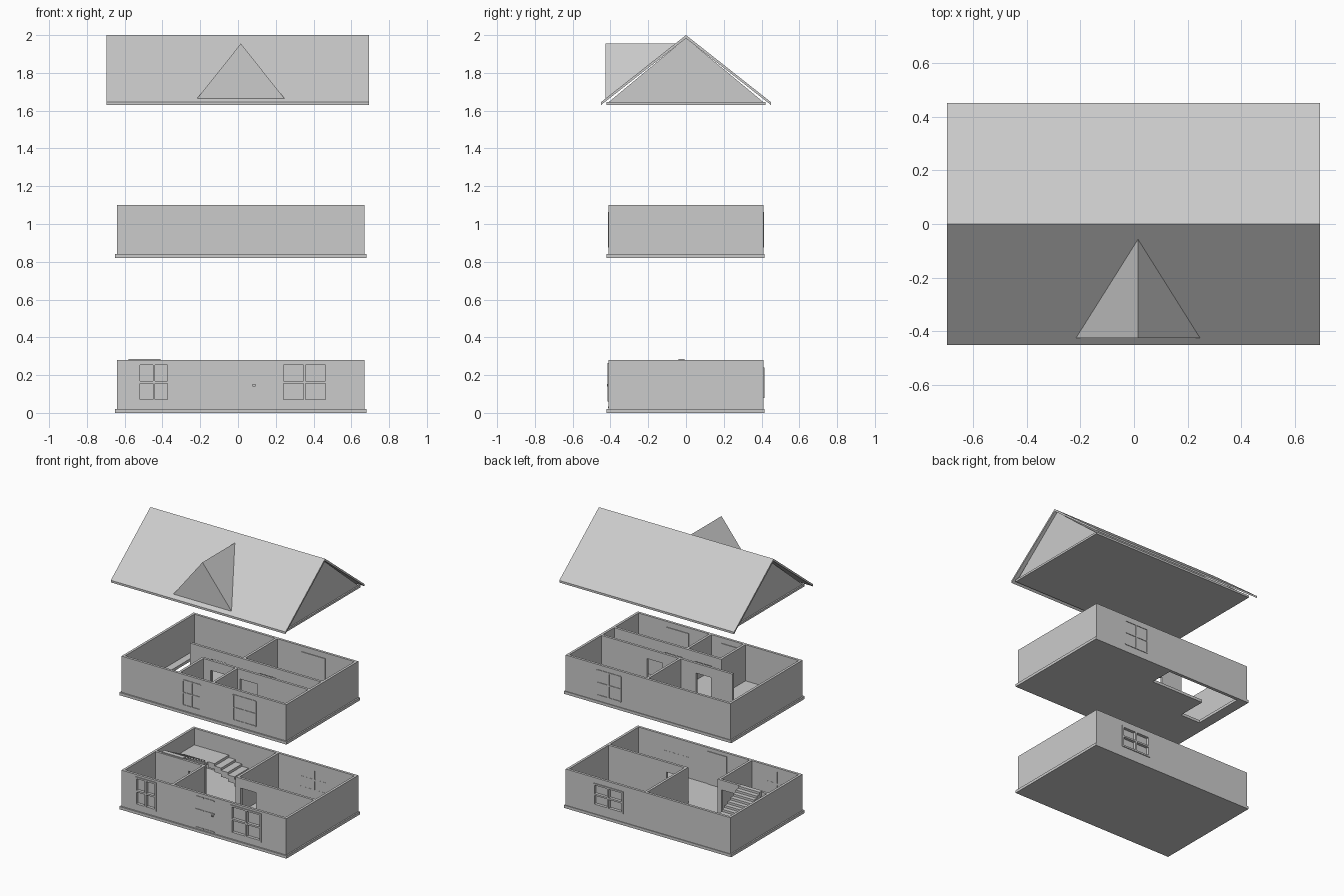
import bpy, bmesh
from mathutils import Vector

cube = bpy.data.objects.get("Cube")
if cube:
    bpy.data.objects.remove(cube, do_unlink=True)

grey = bpy.data.materials.new("plain grey")
grey.use_nodes = True
COLOUR = (0.6, 0.6, 0.6, 1)
grey.diffuse_color = COLOUR
for node in grey.node_tree.nodes:
    if node.type == 'BSDF_PRINCIPLED':
        node.inputs["Base Color"].default_value = COLOUR


def finish(name, bm):
    bmesh.ops.recalc_face_normals(bm, faces=bm.faces)
    mesh = bpy.data.meshes.new(name)
    bm.to_mesh(mesh)
    bm.free()
    mesh.materials.append(grey)
    obj = bpy.data.objects.new(name, mesh)
    bpy.context.collection.objects.link(obj)
    return obj


def boxes(name, spans):
    """One object from boxes given as (x0, x1, y0, y1, z0, z1)."""
    bm = bmesh.new()
    for x0, x1, y0, y1, z0, z1 in spans:
        verts = bmesh.ops.create_cube(bm, size=1)["verts"]
        for v in verts:
            v.co = Vector((x1 if v.co.x > 0 else x0, y1 if v.co.y > 0 else y0,
                           z1 if v.co.z > 0 else z0))
    return finish(name, bm)


def prism(name, profile, x0, x1):
    """Extrude a (y, z) profile along x."""
    bm = bmesh.new()
    face = bm.faces.new([bm.verts.new((x0, y, z)) for y, z in profile])
    ext = bmesh.ops.extrude_face_region(bm, geom=[face])["geom"]
    for v in ext:
        if isinstance(v, bmesh.types.BMVert):
            v.co.x = x1
    return finish(name, bm)


def cut(obj, spans):
    for span in spans:
        cutter = boxes("cutter", [span])
        cutter.hide_render = True
        mod = obj.modifiers.new("opening", 'BOOLEAN')
        mod.operation, mod.solver, mod.object = 'DIFFERENCE', 'EXACT', cutter
        bpy.context.view_layer.objects.active = obj
        bpy.ops.object.modifier_apply(modifier=mod.name)
        bpy.data.objects.remove(cutter, do_unlink=True)


L, R, F, B = -0.64, 0.67, -0.41, 0.41   # outer wall planes
T = 0.018                               # wall thickness
WALL = 0.28                             # storey height including slab


def storey(name, base):
    slab = boxes(name + "_floor", [(L - .01, R + .01, F - .01, B + .005, base, base + .02)])
    walls = boxes(name + "_outer_walls", [(L, R, F, B, base + .02, base + WALL)])
    cut(walls, [(L + T, R - T, F + T, B - T, base - .1, base + WALL + .1)])
    return slab, walls


def partition_x(name, y, x0, x1, base, doors=()):
    """Inner wall running along x, with doorways given as (x0, x1)."""
    obj = boxes(name, [(x0, x1, y - T / 2, y + T / 2, base + .02, base + WALL)])
    cut(obj, [(a, b, y - .1, y + .1, base + .01, base + .21) for a, b in doors])


def partition_y(name, x, y0, y1, base):
    boxes(name, [(x - T / 2, x + T / 2, y0, y1, base + .02, base + WALL)])


def framed_window(name, walls, x0, x1, z0, z1, y, out):
    """Real opening with a frame, a cross of glazing bars and a pane."""
    inner = y - out * T
    cut(walls, [(x0 + .005, x1 - .005, y - .05, y + .05, z0 + .005, z1 - .005)])
    lo, hi = sorted((inner, y + out * .006))
    w, cx, cz = .012, (x0 + x1) / 2, (z0 + z1) / 2
    boxes(name + "_frame", [
        (x0, x0 + w, lo, hi, z0, z1), (x1 - w, x1, lo, hi, z0, z1),
        (x0 + w, x1 - w, lo, hi, z0, z0 + w), (x0 + w, x1 - w, lo, hi, z1 - w, z1)])
    boxes(name + "_bars", [
        (cx - w / 2, cx + w / 2, lo, hi, z0 + w, z1 - w),
        (x0 + w, x1 - w, lo, hi, cz - w / 2, cz + w / 2)])
    boxes(name + "_pane", [(x0 + w, x1 - w, inner + out * .002 - .001,
                            inner + out * .002 + .001, z0 + w, z1 - w)])


def flat_window(name, x0, x1, z0, z1, y, out):
    """Shallow glazing lines outside and a thin panel inside."""
    lo, hi = sorted((y - out * .002, y + out * .004))
    cx, cz, w = (x0 + x1) / 2, (z0 + z1) / 2, .004
    boxes(name + "_bars",
          [(x - w, x + w, lo, hi, z0, z1) for x in (x0, cx, x1)] +
          [(x0, x1, lo, hi, z - w, z + w) for z in (z0, cz, z1)])
    lo, hi = sorted((y - out * T, y - out * (T + .005)))
    boxes(name + "_inner_panel", [(x0, x1, lo, hi, z0, z1)])


# Ground storey
slab, walls = storey("ground", 0)
framed_window("ground_front_right_window", walls, -.53, -.36, .06, .265, F, -1)
framed_window("ground_front_left_window", walls, .23, .475, .06, .265, F, -1)
framed_window("ground_back_window", walls, .21, .45, .08, .24, B, 1)
partition_x("small_room_wall", -.04, L + T, -.23, 0, [(-.36, -.26)])
partition_y("small_room_side_wall", -.24, F + T, -.04, 0)
partition_x("back_room_wall", -.06, .03, R - T, 0, [(.07, .19)])
partition_y("back_room_side_wall", .04, -.06, B - T, 0)

# Front door: shallow rails, inner panel and knob
boxes("front_door_rails", [(a, b, F - .004, F, z - .004, z + .004)
                           for z in (.03, .16, .253) for a, b in ((-.05, .015), (.03, .1))])
boxes("front_door_inner_panel", [(-.05, .1, F + T, F + T + .005, .02, .255)])
boxes("door_knob", [(.078, .092, F - .009, F, .14, .152)])

# Stairs: lower flight along the back, corner landing, upper flight to the front
STEPS, LAND = 8, .16
run = .42 / STEPS
boxes("lower_flight", [(.02 - (i + 1) * run, .02 - i * run, .23, B - T,
                        max(.02, (i - 1) * LAND / STEPS), .02 + (i + 1) * (LAND - .02) / STEPS)
                       for i in range(STEPS)])
boxes("stair_landing", [(L + T, -.4, .21, B - T, LAND - .02, LAND)])
run = .25 / STEPS
boxes("upper_flight", [(-.58, -.41, .21 - (i + 1) * run, .21 - i * run,
                        LAND - .025 + i * .016, LAND + (i + 1) * .0158)
                       for i in range(STEPS)])

# Upper storey with an L-shaped stairwell
UP = .82
slab, walls = storey("upper", UP)
cut(slab, [(-.57, .02, .22, B - T, UP - .1, UP + .1),
           (-.57, -.41, .0, .3, UP - .1, UP + .1)])
partition_x("upper_back_corridor_wall", .02, -.39, R - T, UP, [(-.22, -.1), (.165, .29)])
partition_x("upper_front_corridor_wall", -.125, -.2, R - T, UP, [(-.125, .01), (.11, .25)])
for name, x, y0, y1 in (("upper_front_divider_a", -.19, F + T, -.125),
                        ("upper_front_divider_b", .08, F + T, -.125),
                        ("upper_back_divider", .03, .02, B - T)):
    partition_y(name, x, y0, y1, UP)
flat_window("upper_front_right_window", -.15, -.01, .88, 1.06, F, -1)
flat_window("upper_front_left_window", .25, .43, .88, 1.06, F, -1)
flat_window("upper_back_window", .23, .42, .88, 1.06, B, 1)

# Roof: attic floor, gable walls, folded roof sheet
boxes("attic_floor", [(L - .01, R + .01, -.42, .42, 1.63, 1.645)])
for name, x in (("right_gable", L), ("left_gable", R - T)):
    prism(name, [(-.41, 1.645), (.41, 1.645), (0, 1.985)], x, x + T)
prism("roof_sheet", [(-.45, 1.645), (0, 2), (.45, 1.645), (.45, 1.63), (0, 1.983), (-.45, 1.63)],
      -.697, .693)

# Dormer: front triangle whose ridge runs back into the roof
bm = bmesh.new()
right, left, top, ridge = [bm.verts.new(p) for p in
                           ((-.22, -.425, 1.66), (.25, -.425, 1.66),
                            (.015, -.425, 1.955), (.015, -.05, 1.955))]
for corners in ((right, left, top), (right, top, ridge), (top, left, ridge), (left, right, ridge)):
    bm.faces.new(corners)
finish("dormer", bm)
